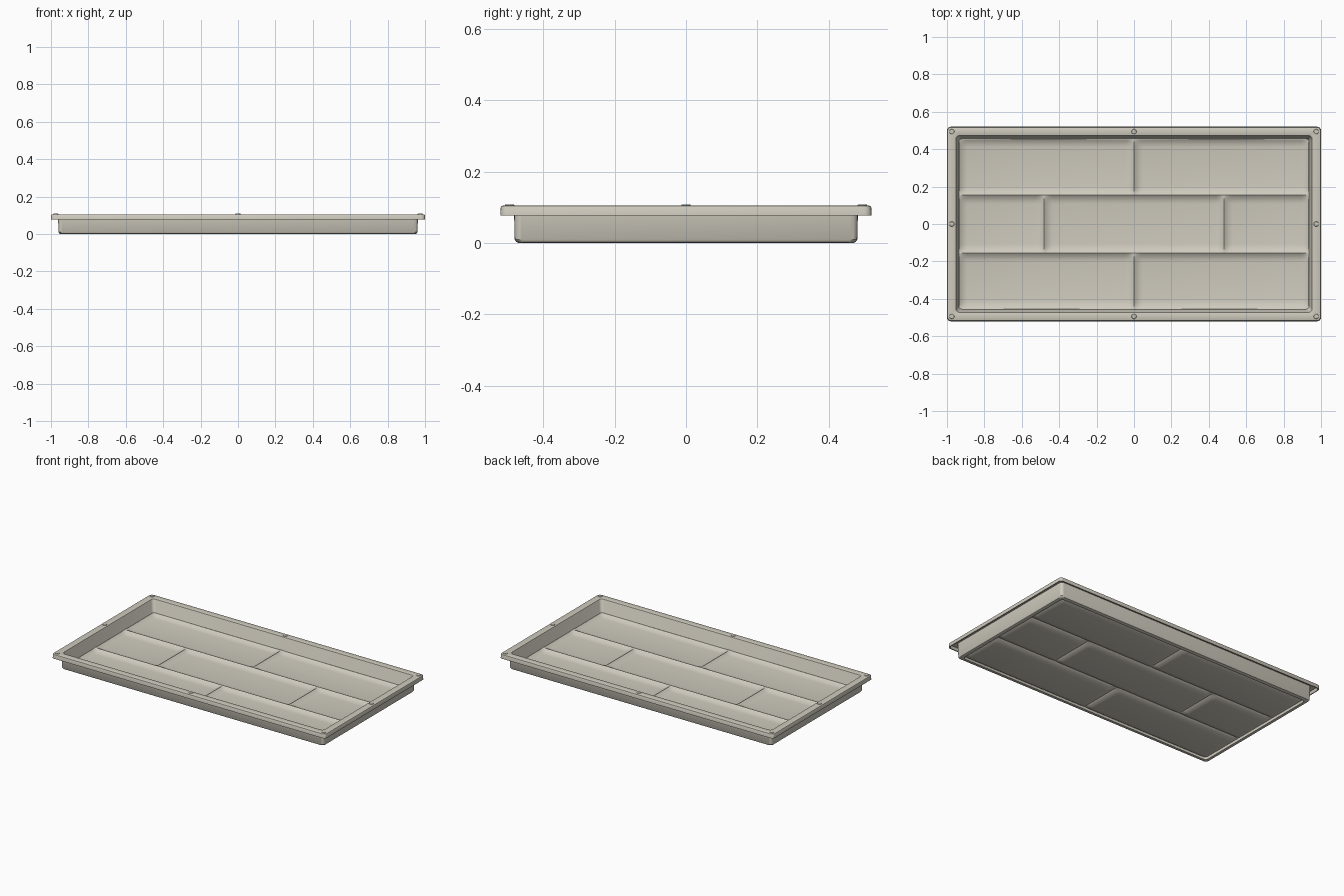
import bpy, bmesh, math

if "Cube" in bpy.data.objects:
    bpy.data.objects.remove(bpy.data.objects["Cube"])

HX, HY = 1.0, 0.52          # half size of the rim
FX, FY = 0.94, 0.46         # half size of the floor panel

stone = bpy.data.materials.new("warm grey plastic")
stone.diffuse_color = (0.62, 0.59, 0.51, 1)
stone.use_nodes = True
stone.node_tree.nodes["Principled BSDF"].inputs["Base Color"].default_value = stone.diffuse_color


def finish(bm, name, angle=32):
    bmesh.ops.recalc_face_normals(bm, faces=bm.faces)
    me = bpy.data.meshes.new(name)
    bm.to_mesh(me)
    bm.free()
    me.materials.append(stone)
    ob = bpy.data.objects.new(name, me)
    bpy.context.collection.objects.link(ob)
    bpy.ops.object.select_all(action='DESELECT')
    ob.select_set(True)
    bpy.context.view_layer.objects.active = ob
    bpy.ops.object.shade_smooth_by_angle(angle=math.radians(angle))
    return ob


def rounded_rect(hx, hy, r, n=5):
    pts = []
    for k, (sx, sy) in enumerate([(1, 1), (-1, 1), (-1, -1), (1, -1)]):
        for i in range(n):
            a = math.pi / 2 * (k + i / (n - 1))
            pts.append((sx * (hx - r) + r * math.cos(a), sy * (hy - r) + r * math.sin(a)))
    return pts


# Walls with a turned-down hollow lip: closed section of (inset from rim, height)
section = [(0.066, 0.0), (0.050, 0.0), (0.044, 0.003), (0.040, 0.010), (0.038, 0.098),
           (0.007, 0.098), (0.006, 0.077), (0.0, 0.077), (0.001, 0.099), (0.003, 0.103),
           (0.007, 0.105), (0.043, 0.105), (0.047, 0.103), (0.049, 0.099),
           (0.063, 0.024), (0.066, 0.018)]
bm = bmesh.new()
rings = [[bm.verts.new((x, y, z)) for x, y in rounded_rect(HX - d, HY - d, 0.02)]
         for d, z in section]
for a, b in zip(rings, rings[1:] + rings[:1]):
    for i in range(len(a)):
        j = (i + 1) % len(a)
        bm.faces.new((a[i], a[j], b[j], b[i]))
finish(bm, "tray_wall_and_lip")

# Floor: thin sheet with creased ridges in a brick layout
W, H, BASE = 0.048, 0.018, 0.006
ROW, COL = 0.155, 0.48


def bump(d):
    return max(0.0, 1 - abs(d) / W) ** 2


def floor_height(x, y):
    parts = [bump(y - ROW), bump(y + ROW), bump(FX - 0.005 - abs(x)), bump(FY - 0.003 - abs(y))]
    if abs(y) <= ROW:
        parts.append(bump(abs(x) - COL))
    else:
        parts.append(bump(x))
    flat = 1.0
    for p in parts:
        flat *= 1 - p
    return BASE + H * (1 - flat)


def grid_lines(crests, half):
    steps = [0, 0.006, 0.014, 0.023, 0.034, W]
    vals = {round(c + s * t, 4) for c in crests + [-half, half] for t in steps for s in (-1, 1)}
    return sorted(v for v in vals if abs(v) <= half)


xs = grid_lines([-COL, 0, COL], FX)
ys = grid_lines([-ROW, ROW], FY)
bm = bmesh.new()
g = [[bm.verts.new((x, y, floor_height(x, y))) for y in ys] for x in xs]
for i in range(len(xs) - 1):
    for j in range(len(ys) - 1):
        bm.faces.new((g[i][j], g[i + 1][j], g[i + 1][j + 1], g[i][j + 1]))
floor = finish(bm, "ridged_floor")
mod = floor.modifiers.new("sheet thickness", 'SOLIDIFY')
mod.thickness = 0.005
mod.offset = -1

# Small stacking pads on the rim
bm = bmesh.new()
for sx in (-1, 0, 1):
    for sy in (-1, 0, 1):
        if sx or sy:
            made = bmesh.ops.create_cone(bm, cap_ends=True, segments=16, radius1=0.014,
                                         radius2=0.012, depth=0.004)
            bmesh.ops.translate(bm, verts=made["verts"],
                                vec=(sx * 0.974, sy * 0.494, 0.106))
finish(bm, "rim_pads")
